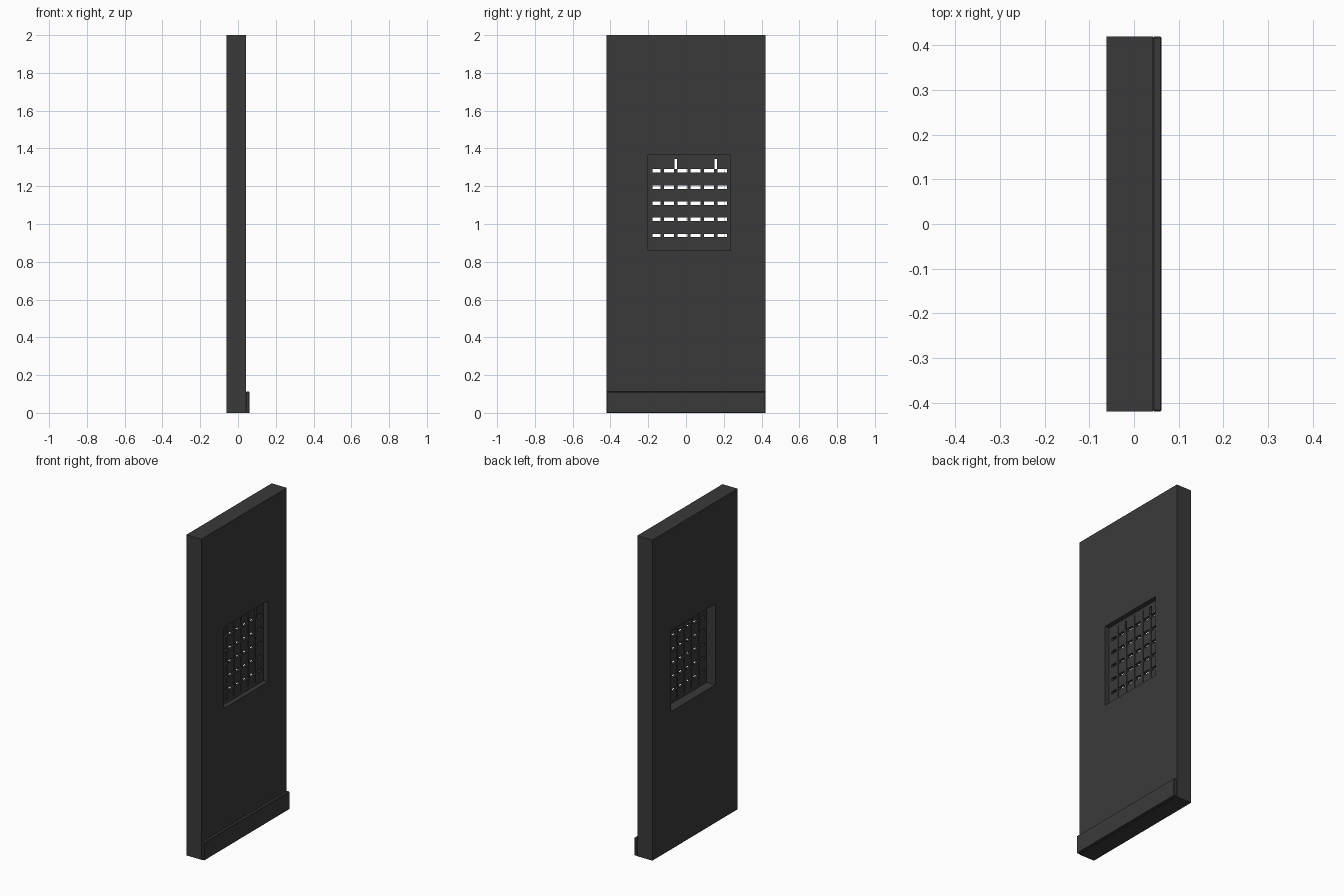
import bpy

cube = bpy.data.objects.get("Cube")
if cube:
    bpy.data.objects.remove(cube, do_unlink=True)

# Dark painted metal
metal = bpy.data.materials.new("dark grey metal")
metal.use_nodes = True
grey = (0.042, 0.042, 0.042, 1)
metal.diffuse_color = grey
metal.node_tree.nodes["Principled BSDF"].inputs["Base Color"].default_value = grey


def box(name, x, y, z):
    """Box spanning the given (low, high) ranges."""
    spans = (x, y, z)
    bpy.ops.mesh.primitive_cube_add(size=1, location=[sum(s) / 2 for s in spans])
    ob = bpy.context.object
    ob.name = name
    ob.scale = [s[1] - s[0] for s in spans]
    bpy.ops.object.transform_apply(location=False, rotation=False, scale=True)
    ob.data.materials.append(metal)
    return ob


def apply(ob, kind, **settings):
    mod = ob.modifiers.new(kind.lower(), kind)
    for key, value in settings.items():
        setattr(mod, key, value)
    bpy.context.view_layer.objects.active = ob
    bpy.ops.object.modifier_apply(modifier=mod.name)


# Door slab with a window opening
win_y, win_z = (-0.2, 0.235), (0.86, 1.365)
door = box("door_slab", (-0.062, 0.042), (-0.42, 0.42), (0, 2))
cutter = box("window_cutter", (-0.2, 0.2), win_y, win_z)
cutter.hide_render = True
apply(door, "BOOLEAN", object=cutter, operation="DIFFERENCE", solver="EXACT")
bpy.data.objects.remove(cutter, do_unlink=True)

# Kick plate along the bottom
plate = box("kick_plate", (0.042, 0.062), (-0.42, 0.42), (0, 0.112))
apply(plate, "BEVEL", width=0.003, segments=1)

# Border around the grille
x_in = (-0.003, 0.013)
left, right, low, high = -0.177, 0.218, 0.88, 1.345
box("grille_border_right", x_in, (win_y[0], left), win_z)
box("grille_border_left", x_in, (right, win_y[1]), win_z)
box("grille_border_bottom", x_in, (left, right), (win_z[0], low))
box("grille_border_top", x_in, (left, right), (high, win_z[1]))

# Horizontal slats separated by narrow see-through slits
slits = [0.939 + 0.0855 * i for i in range(5)]
half = 0.009
starts = [low] + [z + half for z in slits]
ends = [z - half for z in slits] + [high]
for i, span in enumerate(zip(starts[:-1], ends[:-1])):
    box(f"grille_slat_{i + 1}", x_in, (left, right), span)

# Top slat is broken by two small openings
openings = (-0.055, 0.158)
edges = [left]
for y in openings:
    edges += [y - 0.007, y + 0.007]
edges.append(right)
for i in range(0, len(edges), 2):
    box(f"grille_top_slat_{i // 2 + 1}", x_in, edges[i:i + 2], (starts[-1], high))

# Vertical bars standing proud of the slats on both sides
for i in range(5):
    y = -0.126 + 0.071 * i
    top = starts[-1] if i in (1, 4) else high
    box(f"grille_bar_{i + 1}", (x_in[0] - 0.004, x_in[1] + 0.004),
        (y - 0.009, y + 0.009), (low, top))
